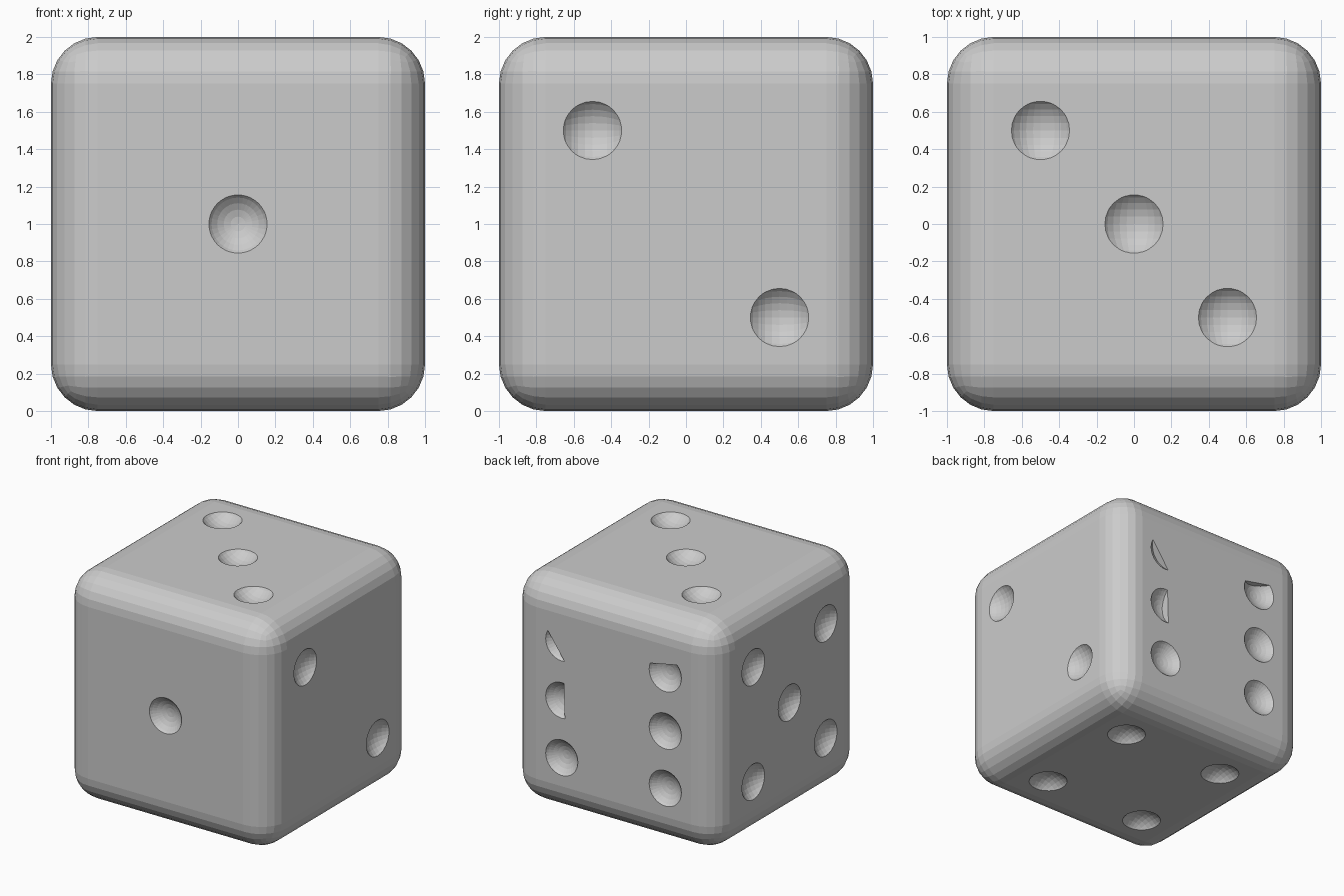
import bpy
import bmesh
from mathutils import Matrix, Vector

if "Cube" in bpy.data.objects:
    bpy.data.objects.remove(bpy.data.objects["Cube"], do_unlink=True)

BALL = 0.2      # radius of the ball that scoops out each pip
LIFT = 0.124    # how far the ball centre sits outside the face
P = 0.5         # pip spacing

DIAGONAL = [(-P, P), (P, -P)]
CORNERS = [(a, b) for a in (-P, P) for b in (-P, P)]
CENTRE = [(0, 0)]
SIX = [(a, b) for a in (-P, P) for b in (-P, 0, P)]

# Each face: normal, first and second in-face axes, pip positions
X, Y, Z = Vector((1, 0, 0)), Vector((0, 1, 0)), Vector((0, 0, 1))
FACES = [
    (-Y, X, Z, CENTRE),
    (X, Y, Z, DIAGONAL),
    (Z, X, Y, DIAGONAL + CENTRE),
    (-Z, X, Y, CORNERS),
    (-X, Y, Z, CORNERS + CENTRE),
    (Y, X, Z, SIX),
]

# Pips on the back that are partly closed: point on the straight edge, and
# the direction of the closed side
CLOSED = {
    (P, P): ((0.47, 0.343), (-0.234, 0.166)),
    (P, 0): ((0.475, 0), (-1, 0.03)),
    (-P, P): ((-0.48, 0.58), (0.2, 1)),
}


def add_pip(bm, normal, u, v, pos):
    """Add one scooping ball, trimmed where the pip is partly closed."""
    centre = u * pos[0] + v * pos[1] + Z + normal * (1 + LIFT)
    place = Matrix.Translation(centre) @ Matrix.Rotation(1.5707963, 4, "X")
    verts = bmesh.ops.create_uvsphere(
        bm, u_segments=32, v_segments=16, radius=BALL, matrix=place)["verts"]
    if normal == Y and pos in CLOSED:
        point, side = CLOSED[pos]
        edges = {e for vert in verts for e in vert.link_edges}
        faces = {f for vert in verts for f in vert.link_faces}
        cut = bmesh.ops.bisect_plane(
            bm, geom=verts + list(edges) + list(faces),
            plane_co=u * point[0] + v * point[1] + Z,
            plane_no=u * side[0] + v * side[1], clear_outer=True)["geom_cut"]
        rim = [g for g in cut if isinstance(g, bmesh.types.BMEdge)]
        bmesh.ops.holes_fill(bm, edges=rim, sides=0)


# Rounded die body
bpy.ops.mesh.primitive_cube_add(size=2, location=(0, 0, 1))
die = bpy.context.object
die.name = "die_body"
bevel = die.modifiers.new("rounded_edges", "BEVEL")
bevel.width = 0.25
bevel.segments = 6

# Pip cutter
bm = bmesh.new()
for normal, u, v, spots in FACES:
    for pos in spots:
        add_pip(bm, normal, u, v, pos)
bmesh.ops.recalc_face_normals(bm, faces=bm.faces)
mesh = bpy.data.meshes.new("pip_cutter")
bm.to_mesh(mesh)
bm.free()
cutter = bpy.data.objects.new("pip_cutter", mesh)
bpy.context.collection.objects.link(cutter)
cutter.hide_render = True

# Scoop out the pips
scoop = die.modifiers.new("pips", "BOOLEAN")
scoop.operation = "DIFFERENCE"
scoop.solver = "EXACT"
scoop.object = cutter
bpy.context.view_layer.objects.active = die
for name in ("rounded_edges", "pips"):
    bpy.ops.object.modifier_apply(modifier=name)
bpy.data.objects.remove(cutter, do_unlink=True)
bpy.data.meshes.remove(mesh)
bpy.ops.object.shade_flat()
